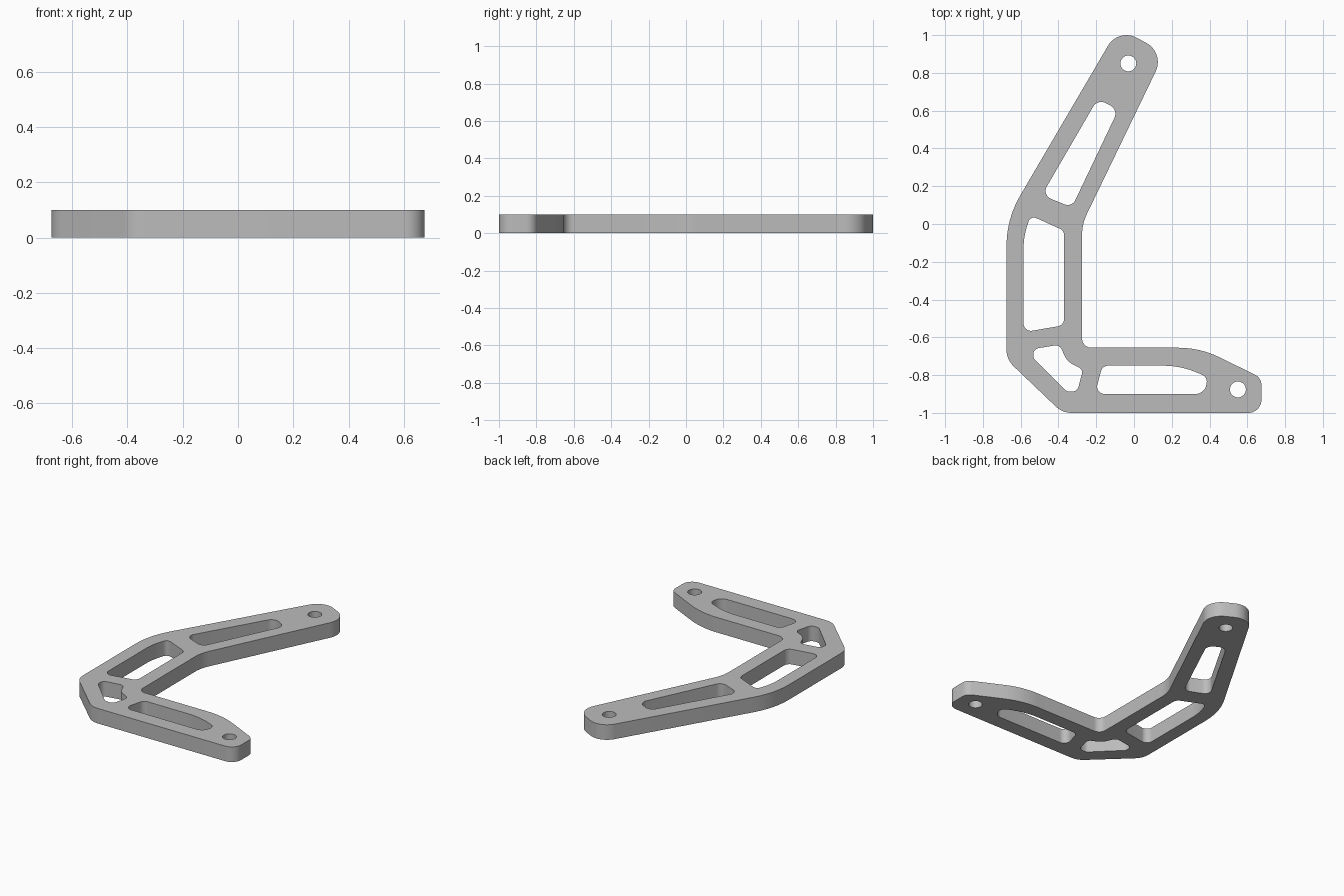
import bpy
import bmesh
import math
from mathutils import Vector

cube = bpy.data.objects.get("Cube")
if cube:
    bpy.data.objects.remove(cube, do_unlink=True)

THICKNESS = 0.1

grey = bpy.data.materials.new("plain grey")
grey.use_nodes = True
COLOUR = (0.5, 0.5, 0.5, 1)
grey.diffuse_color = COLOUR
grey.node_tree.nodes["Principled BSDF"].inputs["Base Color"].default_value = COLOUR


def rounded(corners):
    """Turn (x, y, radius) corners into an outline with arc fillets."""
    points = []
    for i, (x, y, radius) in enumerate(corners):
        here = Vector((x, y))
        back = (Vector(corners[i - 1][:2]) - here).normalized()
        ahead = (Vector(corners[(i + 1) % len(corners)][:2]) - here).normalized()
        half = back.angle(ahead) / 2
        centre = here + (back + ahead).normalized() * radius / math.sin(half)
        start = here + back * radius / math.tan(half) - centre
        end = here + ahead * radius / math.tan(half) - centre
        sweep = start.angle_signed(end)
        steps = max(6, math.ceil(abs(sweep) / math.radians(8)))
        for k in range(steps + 1):
            a = -sweep * k / steps
            points.append(centre + Vector((
                start.x * math.cos(a) - start.y * math.sin(a),
                start.x * math.sin(a) + start.y * math.cos(a))))
    return points


def circle(x, y, radius, sides=40):
    return [Vector((x + radius * math.cos(math.tau * k / sides),
                    y + radius * math.sin(math.tau * k / sides)))
            for k in range(sides)]


# Outer outline of the angled bracket
outline = rounded([
    (-0.379, -1, 0.12), (0.675, -1, 0.07), (0.675, -0.815, 0.06),
    (0.35, -0.655, 0.5), (-0.275, -0.655, 0.05), (-0.275, 0, 0.26),
    (0.163, 0.907, 0.115), (-0.083, 1.037, 0.112),
    (-0.675, 0.027, 0.52), (-0.675, -0.717, 0.12)])

# Lightening slots, from the long arm round to the short arm
long_arm_slot = rounded([
    (-0.192, 0.663, 0.05), (-0.083, 0.605, 0.05),
    (-0.329, 0.088, 0.045), (-0.488, 0.153, 0.045)])
middle_slot = rounded([
    (-0.585, -0.07, 0.4), (-0.548, 0.045, 0.03), (-0.37, -0.035, 0.04),
    (-0.37, -0.536, 0.04), (-0.585, -0.573, 0.04)])
corner_slot = rounded([
    (-0.537, -0.662, 0.035), (-0.393, -0.639, 0.035), (-0.355, -0.728, 0.1),
    (-0.27, -0.77, 0.03), (-0.3, -0.887, 0.035), (-0.357, -0.887, 0.04),
    (-0.531, -0.713, 0.03)])
short_arm_slot = rounded([
    (-0.167, -0.75, 0.04), (0.245, -0.75, 0.45), (0.39, -0.81, 0.04),
    (0.375, -0.9, 0.06), (-0.207, -0.9, 0.04)])

# Bolt holes at the two arm ends
bolt_holes = [circle(-0.03, 0.85, 0.042), circle(0.55, -0.876, 0.042)]

# Filled profile, extruded to the plate thickness
profile = bpy.data.curves.new("bracket_profile", "CURVE")
profile.dimensions = "2D"
profile.fill_mode = "BOTH"
profile.extrude = THICKNESS / 2
for loop in [outline, long_arm_slot, middle_slot, corner_slot,
             short_arm_slot, *bolt_holes]:
    spline = profile.splines.new("POLY")
    spline.points.add(len(loop) - 1)
    for point, co in zip(spline.points, loop):
        point.co = (co.x, co.y, 0, 1)
    spline.use_cyclic_u = True
profile.materials.append(grey)

bracket = bpy.data.objects.new("angled_bracket", profile)
bpy.context.collection.objects.link(bracket)
bpy.ops.object.select_all(action="DESELECT")
bracket.select_set(True)
bpy.context.view_layer.objects.active = bracket
bpy.ops.object.convert(target="MESH")

# Weld the caps to the walls and rest the plate on the ground
bracket = bpy.context.object
bm = bmesh.new()
bm.from_mesh(bracket.data)
bmesh.ops.remove_doubles(bm, verts=bm.verts, dist=0.0002)
bmesh.ops.translate(bm, verts=bm.verts, vec=(0, 0, THICKNESS / 2))
bmesh.ops.recalc_face_normals(bm, faces=bm.faces)
bm.to_mesh(bracket.data)
bm.free()
bpy.ops.object.shade_smooth_by_angle(angle=math.radians(30))
